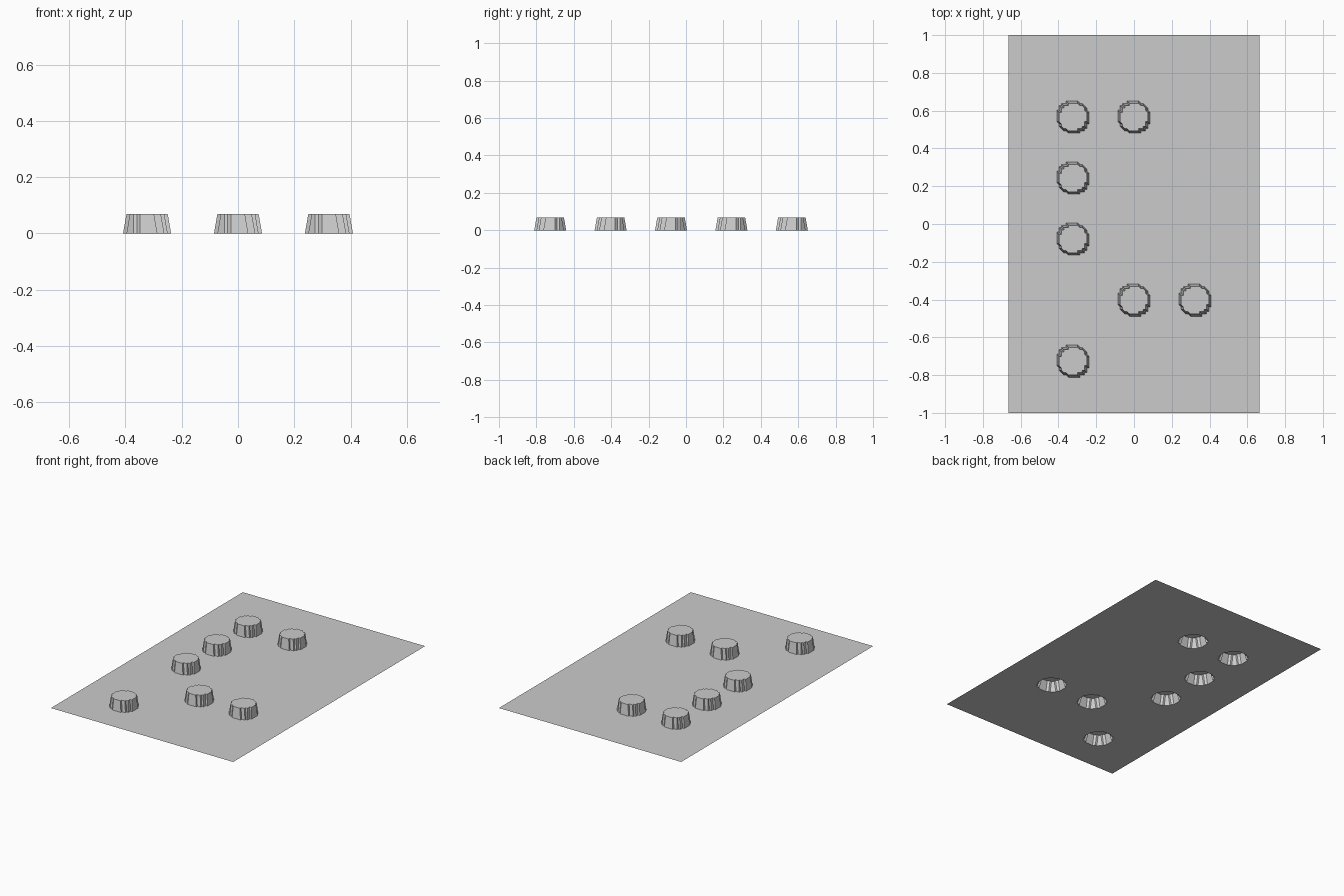
import bpy, bmesh

cube = bpy.data.objects.get("Cube")
if cube:
    bpy.data.objects.remove(cube, do_unlink=True)

# Sheet and dot dimensions
HALF_W, HALF_L = 0.665, 1.0
STEP = 0.0122            # fine cell size around a dot
REACH = 8                # fine cells kept on each side of a dot
RADIUS = 6.5 * STEP
HEIGHT = 0.069
PITCH = 0.323
TOP_ROW = 0.566

# Raised dots as (column, row) on the regular dot layout
DOTS = [(-1, 0), (0, 0), (-1, 1), (-1, 2), (0, 3), (1, 3), (-1, 4)]
centres = [(c * PITCH, TOP_ROW - r * PITCH) for c, r in DOTS]


def grid_lines(middles, limit):
    """Fine lines around every dot centre, coarse in between."""
    fine = [m + k * STEP for m in middles for k in range(-REACH, REACH + 1)]
    return sorted([-limit, limit] + fine)


def height(x, y):
    raised = any((x - cx) ** 2 + (y - cy) ** 2 <= RADIUS ** 2 for cx, cy in centres)
    return HEIGHT if raised else 0.0


xs = grid_lines(sorted({c[0] for c in centres}), HALF_W)
ys = grid_lines(sorted({c[1] for c in centres}), HALF_L)

# Single-layer embossed sheet, all cells split along the same diagonal
bm = bmesh.new()
grid = [[bm.verts.new((x, y, height(x, y))) for y in ys] for x in xs]
for i in range(len(xs) - 1):
    for j in range(len(ys) - 1):
        a, b = grid[i][j], grid[i + 1][j]
        c, d = grid[i + 1][j + 1], grid[i][j + 1]
        bm.faces.new((a, b, d))
        bm.faces.new((b, c, d))

mesh = bpy.data.meshes.new("embossed_sheet")
bm.to_mesh(mesh)
bm.free()
sheet = bpy.data.objects.new("embossed_sheet", mesh)
bpy.context.collection.objects.link(sheet)

# Plain grey
grey = bpy.data.materials.new("light_grey")
grey.use_nodes = True
colour = (0.6, 0.6, 0.6, 1.0)
grey.diffuse_color = colour
grey.node_tree.nodes["Principled BSDF"].inputs["Base Color"].default_value = colour
mesh.materials.append(grey)
